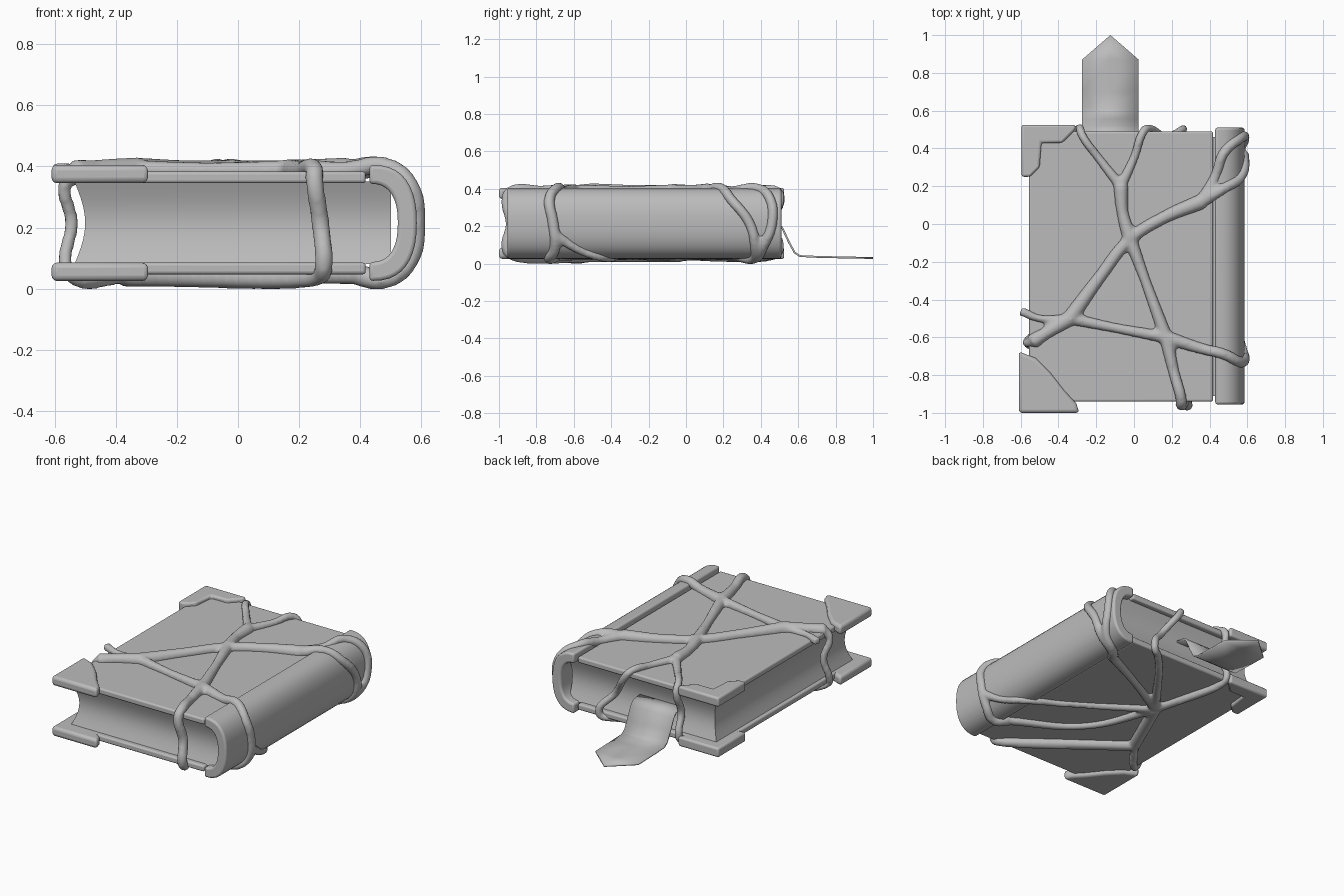
import bpy
import bmesh
import math

cube = bpy.data.objects.get("Cube")
if cube:
    bpy.data.objects.remove(cube, do_unlink=True)

MID = 0.215  # height of the plane between the two covers

grey = bpy.data.materials.new("plain_grey")
grey.use_nodes = True
grey.diffuse_color = (0.5, 0.5, 0.5, 1)
grey.node_tree.nodes["Principled BSDF"].inputs["Base Color"].default_value = (0.5, 0.5, 0.5, 1)


def add_object(name, mesh, smooth_angle=40):
    obj = bpy.data.objects.new(name, mesh)
    bpy.context.collection.objects.link(obj)
    mesh.materials.clear()
    mesh.materials.append(grey)
    bpy.ops.object.select_all(action='DESELECT')
    obj.select_set(True)
    bpy.context.view_layer.objects.active = obj
    bpy.ops.object.shade_smooth_by_angle(angle=math.radians(smooth_angle))
    return obj


def loft(name, rings, bevel=0.0, smooth_angle=40):
    """Skin a stack of matching closed rings and cap both ends."""
    bm = bmesh.new()
    loops = [[bm.verts.new(p) for p in ring] for ring in rings]
    count = len(loops[0])
    for low, high in zip(loops, loops[1:]):
        for i in range(count):
            j = (i + 1) % count
            bm.faces.new((low[i], low[j], high[j], high[i]))
    bm.faces.new(loops[0])
    bm.faces.new(loops[-1])
    bmesh.ops.recalc_face_normals(bm, faces=bm.faces)
    mesh = bpy.data.meshes.new(name)
    bm.to_mesh(mesh)
    bm.free()
    obj = add_object(name, mesh, smooth_angle)
    if bevel:
        mod = obj.modifiers.new("soft_edges", 'BEVEL')
        mod.width = bevel
        mod.segments = 3
        mod.limit_method = 'ANGLE'
        mod.angle_limit = math.radians(40)
    return obj


def slab_pair(name, outline, low, high, bevel):
    """An extruded outline for the top, and its mirror for the bottom."""
    for side, flip in (("top", 1), ("bottom", -1)):
        rings = [[(x, y, MID + flip * (z - MID)) for x, y in outline] for z in (low, high)]
        loft(side + "_" + name, rings, bevel)


def rectangle(x0, x1, y0, y1):
    return [(x0, y0), (x1, y0), (x1, y1), (x0, y1)]


# Covers
slab_pair("cover", rectangle(-0.555, 0.418, -0.94, 0.49), 0.345, 0.383, 0.01)

# Page block with hollowed edges
page_rings = []
steps = 10
for k in range(steps + 1):
    t = k / steps
    dip = 0.035 * math.sin(math.pi * t)
    z = 0.08 + 0.27 * t
    page_rings.append([(x, y, z) for x, y in
                       rectangle(-0.535 + dip, 0.5, -0.91 + dip, 0.46 - dip)])
loft("page_block", page_rings)


# Rounded spine
def spine_point(angle, y, swell=0.0):
    c, s = math.cos(angle), math.sin(angle)
    return (0.43 + (0.155 + swell) * max(c, 0) ** 0.75, y,
            MID + (0.19 + swell) * math.copysign(abs(s) ** 0.85, s))


arc = [math.pi * (k / 20 - 0.5) for k in range(21)]
spine_rings = []
for y in (-0.955, 0.51):
    outer = [spine_point(a, y) for a in arc]
    inner = [spine_point(a, y, -0.062) for a in reversed(arc)]
    spine_rings.append(outer + inner)
loft("spine", spine_rings, 0.012, 50)

# Corner guards
slab_pair("front_corner_guard",
          [(-0.61, -1), (-0.29, -1), (-0.305, -0.95), (-0.37, -0.88),
           (-0.44, -0.79), (-0.52, -0.71), (-0.61, -0.675)], 0.345, 0.405, 0.018)
slab_pair("back_corner_guard",
          [(-0.595, 0.525), (-0.595, 0.25), (-0.55, 0.25), (-0.5, 0.3),
           (-0.49, 0.43), (-0.38, 0.43), (-0.31, 0.5), (-0.31, 0.525)], 0.345, 0.405, 0.018)

# Ribbon bookmark with a pointed end
path = [(0.4, 0.225), (0.49, 0.215), (0.515, 0.19), (0.55, 0.115), (0.58, 0.06),
        (0.61, 0.04), (0.7, 0.036), (0.87, 0.032)]
bm = bmesh.new()
rows = [[bm.verts.new((x, y, z)) for x in (-0.275, -0.125, 0.025)] for y, z in path]
for a, b in zip(rows, rows[1:]):
    for i in range(2):
        bm.faces.new((a[i], a[i + 1], b[i + 1], b[i]))
tip = bm.verts.new((-0.125, 1, 0.03))
for i in range(2):
    bm.faces.new((rows[-1][i], rows[-1][i + 1], tip))
ribbon_mesh = bpy.data.meshes.new("ribbon_bookmark")
bm.to_mesh(ribbon_mesh)
bm.free()
ribbon = add_object("ribbon_bookmark", ribbon_mesh, 50)
thick = ribbon.modifiers.new("thickness", 'SOLIDIFY')
thick.thickness = 0.01
thick.offset = 0


# Vines: each strand is a list of points, fatter or thinner by its radius
def top(x, y):
    return (x, y, 0.388)


def under(x, y):
    return (x, y, 0.043)


def around_spine(*ys):
    """Points from the top of the spine round to its underside."""
    last = len(ys) - 1
    return [spine_point(math.radians(78 - 156 * k / last), y) for k, y in enumerate(ys)]


hub, fork = top(-0.02, -0.08), top(-0.07, 0.2)
low_left, cross = top(-0.34, -0.5), top(0.17, -0.6)
branch = top(0.36, 0.12)
under_hub, under_left = under(-0.19, -0.03), under(-0.37, -0.44)
under_back, under_front = under(0.4, 0.28), under(0.4, -0.7)

strands = [
    # across the top cover
    (0.036, [low_left, top(-0.18, -0.28), hub, top(0.15, 0.03), branch]),
    (0.034, [hub, top(-0.06, 0.06), fork]),
    (0.028, [low_left, top(-0.1, -0.55), cross]),
    (0.03, [hub, top(0.06, -0.3), cross]),
    (0.036, [low_left, top(-0.47, -0.58), (-0.54, -0.625, 0.38)]),
    (0.022, [low_left, top(-0.5, -0.5), top(-0.6, -0.46)]),
    # round the front edge
    (0.032, [cross, top(0.21, -0.78), top(0.25, -0.93), (0.25, -0.955, 0.36),
             (0.27, -0.935, 0.21), (0.28, -0.955, 0.07), under(0.27, -0.92), under_left]),
    # round the back edge
    (0.025, [fork, top(-0.18, 0.34), top(-0.28, 0.48), (-0.285, 0.505, 0.36),
             (-0.29, 0.46, 0.21), (-0.3, 0.5, 0.07), under(-0.3, 0.47), under_hub]),
    (0.025, [fork, top(0.0, 0.35), top(0.05, 0.49), (0.07, 0.505, 0.36),
             (0.17, 0.46, 0.21), (0.26, 0.5, 0.07), under(0.2, 0.46), under_hub]),
    # round the fore edge
    (0.024, [(-0.53, -0.62, 0.385), (-0.565, -0.63, 0.35), (-0.545, -0.6, MID),
             (-0.565, -0.63, 0.08), under(-0.55, -0.64), under_left]),
    # round the spine
    (0.032, [cross, top(0.36, -0.66)] + around_spine(-0.69, -0.73, -0.71, -0.7, -0.73)
     + [under_front]),
    (0.024, [spine_point(-0.3, -0.69), spine_point(-0.8, -0.57),
             spine_point(-1.3, -0.44), under(0.3, -0.35), under_hub]),
    (0.03, [branch] + around_spine(0.19, 0.24, 0.34, 0.37, 0.36) + [under_back]),
    (0.03, [branch, top(0.43, 0.25)] + around_spine(0.38, 0.45, 0.46, 0.41, 0.37)
     + [under_back]),
    # across the underside
    (0.032, [under_hub, under_left]),
    (0.026, [under_hub, under(0.1, 0.13), under_back]),
    (0.026, [under_front, under(0.0, -0.45), under_hub]),
]

curve = bpy.data.curves.new("vine_paths", 'CURVE')
curve.dimensions = '3D'
curve.bevel_depth = 1
curve.bevel_resolution = 3
curve.resolution_u = 8
curve.use_fill_caps = True
for radius, points in strands:
    spline = curve.splines.new('BEZIER')
    spline.bezier_points.add(len(points) - 1)
    for i, (bp, co) in enumerate(zip(spline.bezier_points, points)):
        bp.co = co
        bp.handle_left_type = bp.handle_right_type = 'AUTO'
        bp.radius = radius * (1.2 if i in (0, len(points) - 1) else 0.95)
helper = bpy.data.objects.new("vine_paths", curve)
bpy.context.collection.objects.link(helper)
bpy.context.view_layer.update()
vine_mesh = bpy.data.meshes.new_from_object(
    helper.evaluated_get(bpy.context.evaluated_depsgraph_get()))
bpy.data.objects.remove(helper, do_unlink=True)

# Fuse the strands into one growth
vines = add_object("vines", vine_mesh, 180)
fuse = vines.modifiers.new("fuse", 'REMESH')
fuse.mode = 'VOXEL'
fuse.voxel_size = 0.011
fuse.use_smooth_shade = True
relax = vines.modifiers.new("relax", 'SMOOTH')
relax.factor = 0.5
relax.iterations = 6
